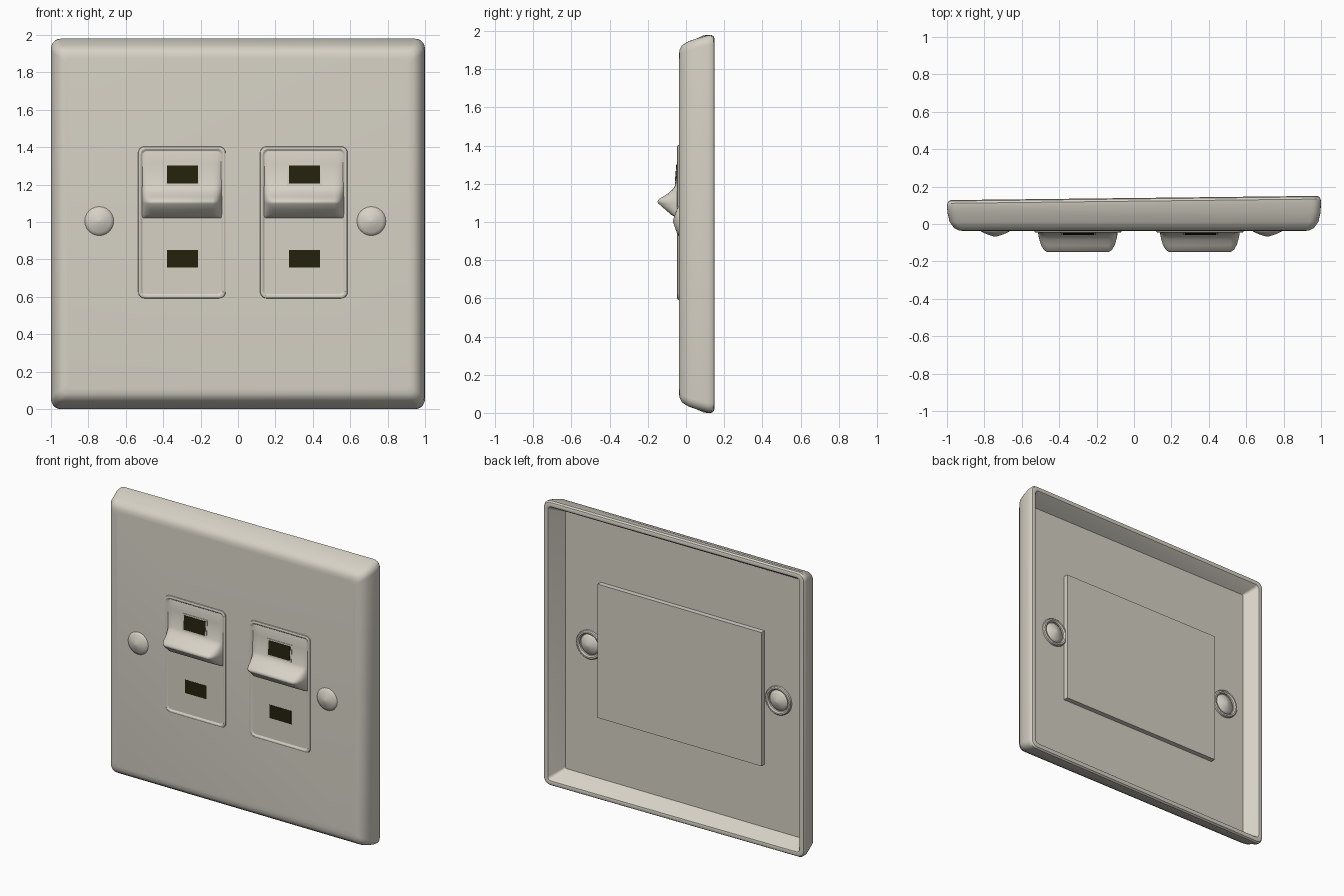
import bpy, bmesh, math

if "Cube" in bpy.data.objects:
    bpy.data.objects.remove(bpy.data.objects["Cube"])


def material(name, rgb):
    m = bpy.data.materials.new(name)
    m.diffuse_color = (*rgb, 1.0)
    m.use_nodes = True
    m.node_tree.nodes["Principled BSDF"].inputs["Base Color"].default_value = m.diffuse_color
    return m


IVORY = material("ivory_plastic", (0.67, 0.64, 0.56))
DARK = material("dark_slot", (0.017, 0.016, 0.004))


def finish(name, bm, mat, angle=35):
    bmesh.ops.recalc_face_normals(bm, faces=bm.faces[:])
    me = bpy.data.meshes.new(name)
    bm.to_mesh(me)
    bm.free()
    me.materials.append(mat)
    me.shade_smooth()
    me.set_sharp_from_angle(angle=math.radians(angle))
    ob = bpy.data.objects.new(name, me)
    bpy.context.scene.collection.objects.link(ob)
    return ob


def rounded_rect(cx, cz, hw, hh, r, steps=5):
    pts = []
    for k, (sx, sz) in enumerate([(1, 1), (-1, 1), (-1, -1), (1, -1)]):
        for i in range(steps + 1):
            a = math.radians(90 * (k + i / steps))
            pts.append((cx + sx * (hw - r) + r * math.cos(a),
                        cz + sz * (hh - r) + r * math.sin(a)))
    return pts


def circle(cx, cz, r, n=24):
    return [(cx + r * math.cos(2 * math.pi * i / n),
             cz + r * math.sin(2 * math.pi * i / n)) for i in range(n)]


def loft(name, rings, mat, angle=35, closed=False):
    """Bridge a list of equal-length rings of 3D points; cap or close the ends."""
    bm = bmesh.new()
    loops = [[bm.verts.new(p) for p in ring] for ring in rings]
    pairs = list(zip(loops, loops[1:]))
    if closed:
        pairs.append((loops[-1], loops[0]))
    else:
        bm.faces.new(loops[0])
        bm.faces.new(loops[-1])
    n = len(loops[0])
    for a, b in pairs:
        for i in range(n):
            j = (i + 1) % n
            bm.faces.new((a[i], a[j], b[j], b[i]))
    return finish(name, bm, mat, angle)


# Hollow wall plate: (y, side inset, top/bottom inset, corner radius)
H = 1.98
FLOOR = 0.037
profile = [(-0.037, .085, .105, .03), (-0.034, .062, .080, .035),
           (-0.022, .038, .056, .04), (0.012, .014, .034, .045),
           (0.060, .003, .017, .05), (0.100, 0, .003, .05),
           (0.122, .002, 0, .05), (0.134, .009, .008, .045),
           (0.139, .022, .022, .035), (0.135, .038, .036, .025),
           (0.122, .046, .046, .02), (FLOOR, .098, .092, .012)]
rings = []
for y, ix, iz, r in profile:
    tilt = 0.0115 if y > 0.08 else 0.0   # rear rim is slightly skewed
    rings.append([(x, y + tilt * x, z)
                  for x, z in rounded_rect(0, H / 2, 1 - ix, H / 2 - iz, r)])
loft("wall_plate", rings, IVORY)

# Raised backing block inside the hollow
loft("backing_block", [[(x, y, z) for x, z in ((-.63, .53), (.63, .53), (.63, 1.46), (-.63, 1.46))]
                       for y in (FLOOR - 0.003, 0.072)], IVORY)

# Screws: domed heads in front, ring and dome behind
for side, cx in (("left", -0.742), ("right", 0.713)):
    cz = 1.005
    for label, base, sgn, R in (("front", -0.030, -1, 0.08), ("back", FLOOR - 0.006, 1, 0.072)):
        dome = [(0, 1), (.25, .96), (.5, .75), (.75, .45), (1, .08)]
        loft(f"screw_{label}_{side}",
             [[(x, base + sgn * h * 0.037, z) for x, z in circle(cx, cz, R * f)]
              for h, f in dome], IVORY, 60)
    ring = [(-0.005, .100), (0.012, .098), (0.018, .092), (0.018, .082),
            (0.010, .074), (-0.005, .072)]
    loft(f"screw_ring_{side}",
         [[(x, FLOOR + y, z) for x, z in circle(cx, cz, r)] for y, r in ring],
         IVORY, closed=True)

# Lever side profile (y, z) and cross-section (x, share of protrusion)
lever_profile = [(-0.037, 1.385), (-0.043, 1.365), (-0.045, 1.31), (-0.055, 1.195),
                 (-0.066, 1.175), (-0.085, 1.156), (-0.115, 1.136), (-0.143, 1.119),
                 (-0.150, 1.108), (-0.146, 1.098), (-0.11, 1.066), (-0.078, 1.038),
                 (-0.060, 1.028), (-0.037, 1.020)]
half = [(.215, 0), (.208, .35), (.198, .65), (.184, .88), (.165, 1)]
section = [(-x, f) for x, f in half] + [(x, f) for x, f in reversed(half)]


def slot(name, cx, hw, z0, z1, y0, y1, lift, mat):
    """Thin plate lying on a surface whose depth runs from y0 (at z0) to y1 (at z1)."""
    corners = [(-hw, z0, y0), (hw, z0, y0), (hw, z1, y1), (-hw, z1, y1)]
    loft(name, [[(cx + x, y - d, z) for x, z, y in corners] for d in (-0.001, lift)], mat)


def lever_y(z):
    return -0.045 - 0.010 * (1.31 - z) / 0.115


for side, cx in (("left", -0.300), ("right", 0.352)):
    # Panel with raised lip
    panel = [(-0.030, 0), (-0.043, .004), (-0.046, .010), (-0.046, .016),
             (-0.039, .026)]
    loft(f"switch_panel_{side}",
         [[(x, y, z) for x, z in rounded_rect(cx, 0.998, .236 - i, .408 - i, .035 - i * .5)]
          for y, i in panel], IVORY, 25)
    # Flared lever
    bm = bmesh.new()
    rows = [[bm.verts.new((cx + x, -0.036 + f * (y + 0.036), z)) for x, f in section]
            for y, z in lever_profile]
    for a, b in zip(rows, rows[1:]):
        for i in range(len(section) - 1):
            bm.faces.new((a[i], a[i + 1], b[i + 1], b[i]))
    finish(f"switch_lever_{side}", bm, IVORY, 45)
    # Dark slots, the upper one framed
    wx = cx + 0.003
    slot(f"slot_frame_{side}", wx, .094, 1.196, 1.312, lever_y(1.196), lever_y(1.312), .003, IVORY)
    slot(f"upper_slot_{side}", wx, .083, 1.206, 1.302, lever_y(1.206), lever_y(1.302), .005, DARK)
    slot(f"lower_slot_{side}", wx, .083, .758, .850, -0.039, -0.039, .002, DARK)
